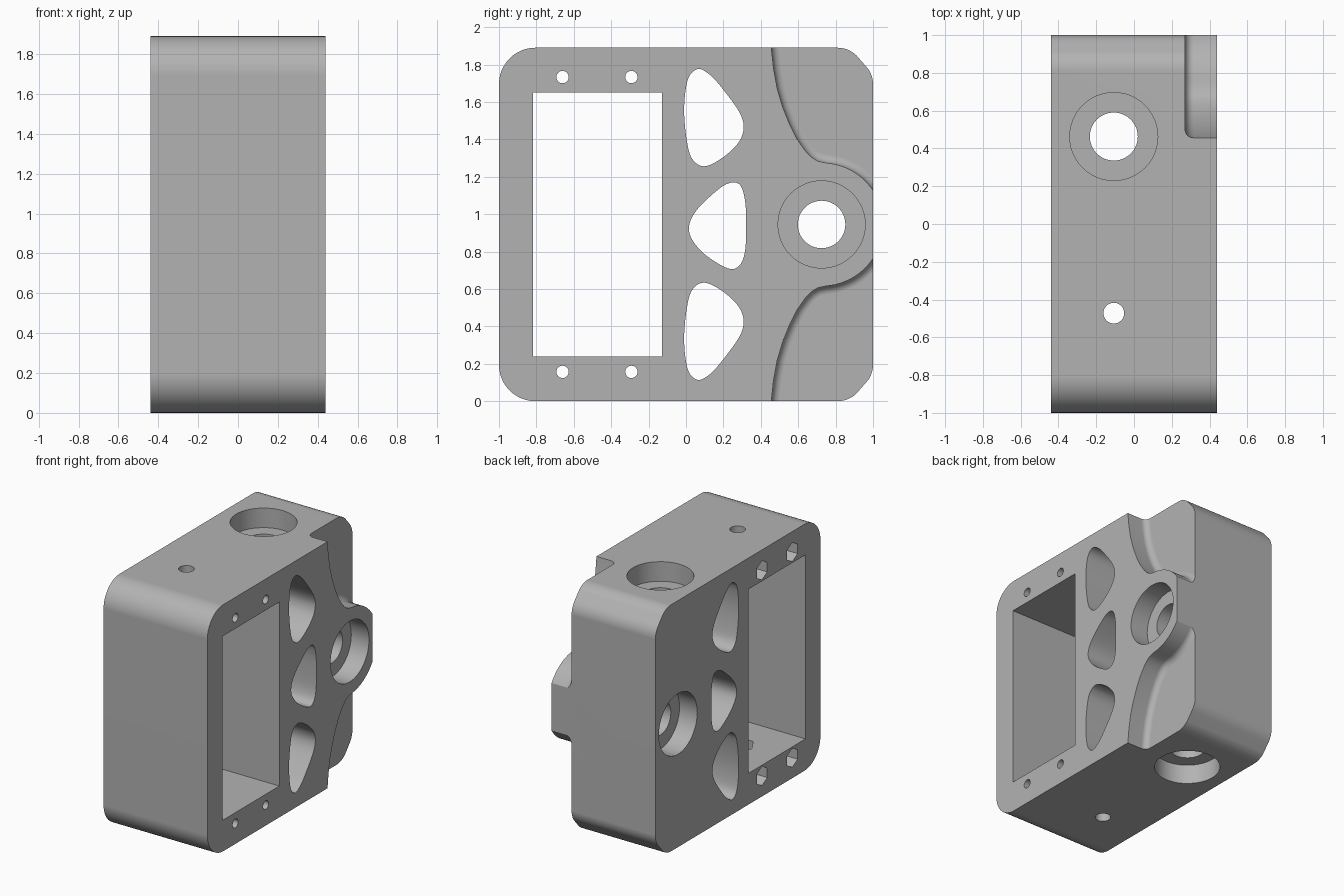
import bpy, bmesh, math
from mathutils import Vector

if "Cube" in bpy.data.objects:
    bpy.data.objects.remove(bpy.data.objects["Cube"], do_unlink=True)

W, H, MID = 0.44, 1.89, 0.945   # half width, height, middle height

grey = bpy.data.materials.new("plain grey")
grey.use_nodes = True
grey.diffuse_color = (0.45, 0.45, 0.45, 1)
grey.node_tree.nodes["Principled BSDF"].inputs["Base Color"].default_value = (0.45, 0.45, 0.45, 1)


def prism(name, outline, x0, x1, floor_fillet=0):
    """Extrude a (y, z) outline along x, optionally rounding the rim at x0."""
    bm = bmesh.new()
    face = bm.faces.new([bm.verts.new((x0, y, z)) for y, z in outline])
    top = bmesh.ops.extrude_face_region(bm, geom=[face])["geom"]
    bmesh.ops.translate(bm, verts=[v for v in top if isinstance(v, bmesh.types.BMVert)],
                        vec=(x1 - x0, 0, 0))
    if floor_fillet:
        rim = [e for e in bm.edges if all(abs(v.co.x - x0) < 1e-5 for v in e.verts)]
        bmesh.ops.bevel(bm, geom=rim, offset=floor_fillet, segments=5, profile=0.5, affect='EDGES')
    bmesh.ops.recalc_face_normals(bm, faces=bm.faces)
    mesh = bpy.data.meshes.new(name)
    bm.to_mesh(mesh)
    bm.free()
    obj = bpy.data.objects.new(name, mesh)
    bpy.context.collection.objects.link(obj)
    mesh.materials.append(grey)
    return obj


def arc(cy, cz, r, a0, a1, n):
    angles = [math.radians(a0 + (a1 - a0) * i / n) for i in range(n + 1)]
    return [(cy + r * math.cos(a), cz + r * math.sin(a)) for a in angles]


def loop_curve(points, n=8):
    """Closed smooth curve through the points."""
    out, k = [], len(points)
    for i in range(k):
        p0, p1, p2, p3 = (Vector(points[(i + j - 1) % k]) for j in range(4))
        for s in range(n):
            t = s / n
            out.append(tuple(0.5 * (2 * p1 + (p2 - p0) * t + (2 * p0 - 5 * p1 + 4 * p2 - p3) * t ** 2
                                    + (3 * p1 - p0 - 3 * p2 + p3) * t ** 3)))
    return out


def flip(points):
    return [(y, H - z) for y, z in reversed(points)]


cutters = []


def cut(name, outline, x0=-1, x1=1, fillet=0):
    cutters.append(prism(name, outline, x0, x1, fillet))


def cut_round(name, axis, a, b, r, lo, hi, sides=48):
    """Round or hexagonal hole: along x at (y, z), or along z at (x, y)."""
    start = 90 if sides == 6 else 0
    if axis == 'x':
        cut(name, arc(a, b, r, start, start + 360, sides)[:-1], lo, hi)
    else:
        cut(name, arc(b, -a, r, start, start + 360, sides)[:-1], lo, hi)
        # turn the extrusion from x to z
        for v in cutters[-1].data.vertices:
            x, y, z = v.co
            v.co = (-z, y, x)


# Housing block: rounded front corners, softened chamfers at the back
R = 0.195
back_top = (arc(1 - 0.14, H - 0.195, 0.14, 0, 45, 6)
            + arc(1 - 0.19, H - 0.145, 0.145, 45, 90, 6))
front_top = arc(-1 + R, H - R, R, 90, 180, 12)
housing = prism("housing", back_top + front_top + flip(back_top + front_top), -W, W)

# Stepped pockets around the bearing boss
wall = [(0.45, 2.2), (0.45, 2.0), (0.456, 1.89), (0.468, 1.78), (0.488, 1.67), (0.518, 1.57),
        (0.556, 1.476), (0.595, 1.4), (0.637, 1.34), (0.67, 1.305), (0.705, 1.284)]
boss = arc(0.725, MID, 0.33, 86, 26, 14)
pocket = wall + boss + [(1.3, boss[-1][1] - 0.5), (1.3, 2.2)]
# stop the outline beyond the back face, level with the boss end
pocket[-2] = (1.3, boss[-1][1])
cut("upper_pocket", pocket, 0.27, 0.7, 0.045)
cut("lower_pocket", flip(pocket), 0.27, 0.7, 0.045)

# Motor window
cut("window", [(-0.818, 0.24), (-0.128, 0.24), (-0.128, H - 0.24), (-0.818, H - 0.24)])

# Rounded three-sided lightening holes
outer = loop_curve([(0.06, 1.775), (0.01, 1.72), (-0.01, 1.567), (0.004, 1.396), (0.035, 1.293),
                    (0.107, 1.257), (0.225, 1.325), (0.3, 1.42), (0.293, 1.53), (0.18, 1.69),
                    (0.115, 1.755)])
middle = loop_curve([(0.016, 0.93), (0.045, 1.005), (0.118, 1.085), (0.215, 1.16), (0.285, 1.16),
                     (0.315, 1.075), (0.322, 0.94), (0.315, 0.8), (0.285, 0.725), (0.225, 0.71),
                     (0.107, 0.78), (0.035, 0.86)])
cut("upper_hole", outer)
cut("middle_hole", middle)
cut("lower_hole", flip(outer))

# Side bearing bore, counterbored at both ends
DEPTH = 0.15
cut_round("side_bore", 'x', 0.725, MID, 0.127, -1, 1)
cut_round("side_seat_left", 'x', 0.725, MID, 0.233, W - DEPTH, 1)
cut_round("side_seat_right", 'x', 0.725, MID, 0.233, -1, -W + DEPTH)

# Vertical bearing bore, counterbored at both ends
X = -0.107
cut_round("vertical_bore", 'z', X, 0.463, 0.127, -1, 3)
cut_round("upper_seat", 'z', X, 0.463, 0.233, H - DEPTH, 3)
cut_round("lower_seat", 'z', X, 0.463, 0.233, -1, DEPTH)

# Vertical screw hole with nut recesses inside the window
cut_round("vertical_screw_hole", 'z', X, -0.472, 0.055, -1, 3, 32)
cut_round("inner_nut_recess", 'z', X, -0.472, 0.12, 0.16, H - 0.16, 6)

# Four screw holes with nut recesses on the far side
for y in (-0.66, -0.292):
    for z in (0.157, H - 0.157):
        cut_round("screw_hole", 'x', y, z, 0.033, -1, 1, 24)
        cut_round("nut_recess", 'x', y, z, 0.073, -1, -W + 0.3, 6)

# Carve the housing, then discard the cutters
bpy.ops.object.select_all(action='DESELECT')
bpy.context.view_layer.objects.active = housing
housing.select_set(True)
for c in cutters:
    m = housing.modifiers.new(c.name, 'BOOLEAN')
    m.operation, m.solver, m.object = 'DIFFERENCE', 'EXACT', c
    bpy.ops.object.modifier_apply(modifier=m.name)
for c in cutters:
    bpy.data.objects.remove(c, do_unlink=True)

bpy.ops.object.shade_smooth_by_angle(angle=math.radians(28))
normals = housing.modifiers.new("flat face normals", 'WEIGHTED_NORMAL')
normals.keep_sharp = True
